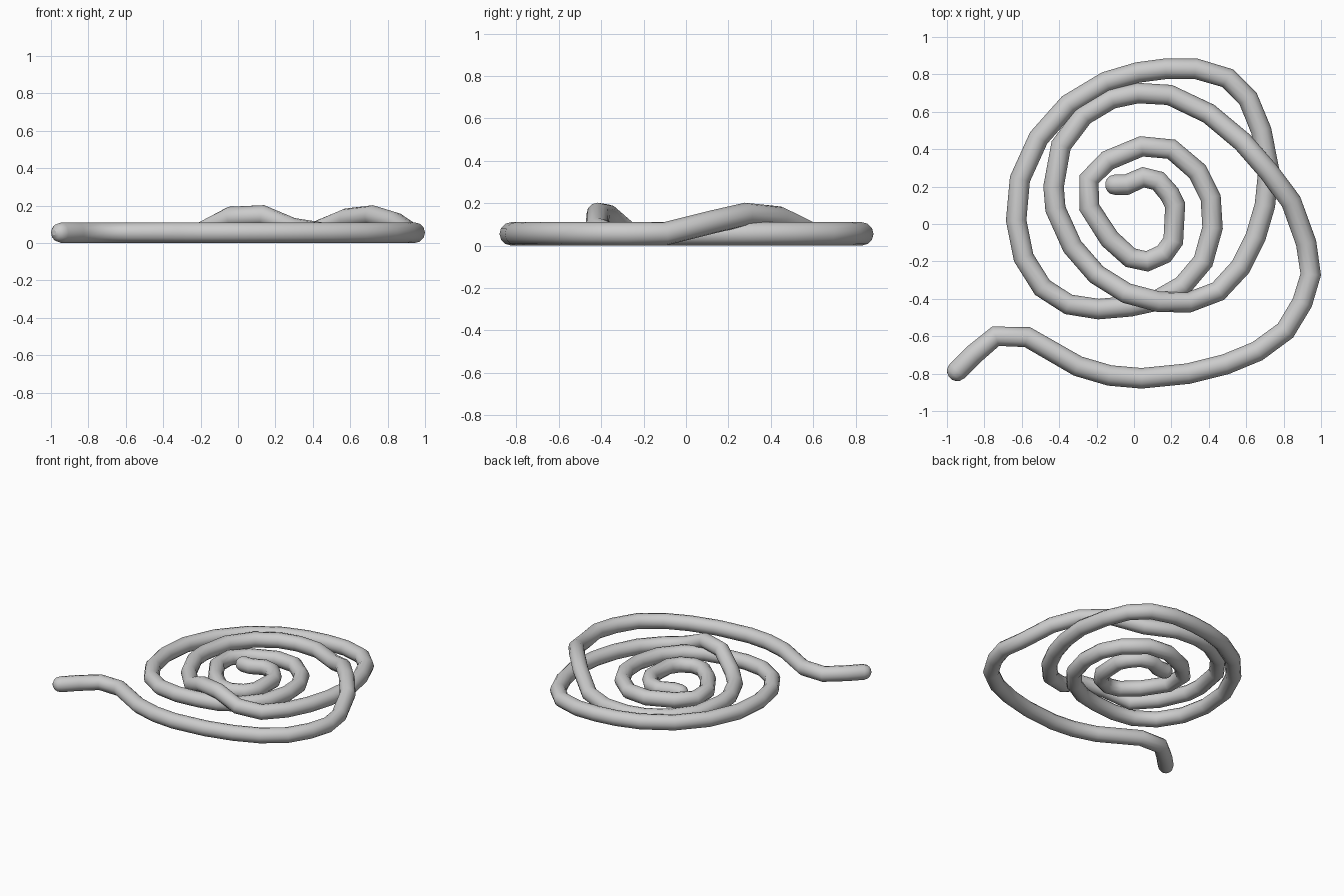
import bpy
from mathutils import Vector

R = 0.055

# Rope centre line seen from above, from the inner end to the free end
path = [
    (-.10, .21), (-.04, .21), (.05, .25), (.13, .23), (.19, .16), (.22, .10), (.21, -.09),
    (.16, -.16), (.07, -.20), (-.02, -.18), (-.13, -.08), (-.24, .09), (-.24, .24),
    (-.14, .34), (.04, .415), (.20, .40), (.34, .28), (.41, .14), (.42, -.02),
    (.37, -.20), (.26, -.33), (.12, -.41), (-.02, -.44), (-.19, -.455), (-.35, -.43),
    (-.49, -.34), (-.59, -.18), (-.63, .02), (-.61, .24), (-.51, .46), (-.35, .64),
    (-.15, .76), (.02, .81), (.17, .83), (.33, .83), (.50, .78), (.61, .67), (.68, .50),
    (.72, .30), (.70, .10), (.65, -.07), (.57, -.23), (.45, -.36), (.29, -.42),
    (.13, -.415), (-.04, -.37), (-.20, -.27), (-.33, -.12), (-.42, .08), (-.43, .20),
    (-.39, .42), (-.27, .58), (-.12, .67), (.02, .70), (.19, .69), (.40, .59),
    (.58, .44), (.72, .28), (.84, .12), (.92, -.10), (.945, -.27), (.90, -.42),
    (.81, -.57), (.66, -.68), (.49, -.75), (.29, -.80), (.04, -.825), (-.13, -.81),
    (-.30, -.76), (-.57, -.605), (-.74, -.60), (-.86, -.70), (-.945, -.785),
]
# Heights where the rope lifts over itself
lift = {43: .08, 44: .148, 45: .14, 56: .13, 57: .147, 58: .11}

pts = [(Vector((x, y, lift.get(i, R))), 1.0) for i, (x, y) in enumerate(path)]


def rounded_end(a, b):
    """Shrinking rings past a, away from b."""
    d = (a - b).normalized()
    return [(a + d * R * t, (1 - t * t) ** .5) for t in (.5, .8, .97)]


head = rounded_end(pts[0][0], pts[1][0])[::-1]
tail = rounded_end(pts[-1][0], pts[-2][0])
pts = head + pts + tail

# Coiled rope
curve = bpy.data.curves.new("coiled_rope", 'CURVE')
curve.dimensions = '3D'
curve.twist_mode = 'Z_UP'
curve.bevel_depth = R
curve.bevel_resolution = 4
curve.use_fill_caps = True
spline = curve.splines.new('POLY')
spline.points.add(len(pts) - 1)
for p, (co, r) in zip(spline.points, pts):
    p.co = (*co, 1)
    p.radius = r
rope = bpy.data.objects.new("coiled_rope", curve)
bpy.context.collection.objects.link(rope)
bpy.context.view_layer.objects.active = rope
rope.select_set(True)
bpy.ops.object.convert(target='MESH')
bpy.ops.object.shade_smooth()
